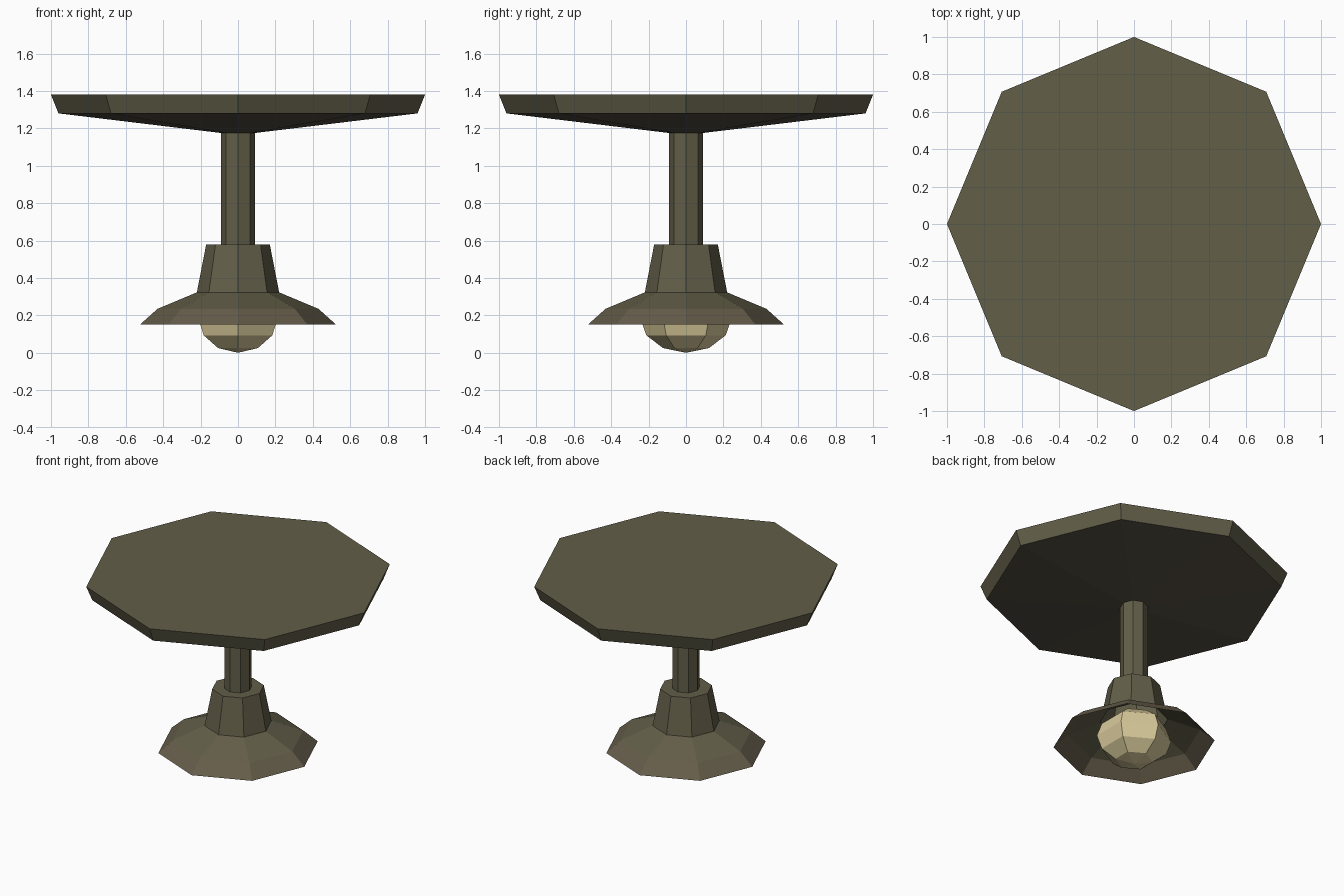
import bpy, bmesh, math

if "Cube" in bpy.data.objects:
    bpy.data.objects.remove(bpy.data.objects["Cube"])


def material(name, rgb):
    m = bpy.data.materials.new(name)
    m.diffuse_color = (*rgb, 1)
    m.use_nodes = True
    m.node_tree.nodes["Principled BSDF"].inputs["Base Color"].default_value = m.diffuse_color
    return m


metal = material("olive metal", (0.122, 0.112, 0.066))
warm = material("warm olive metal", (0.130, 0.109, 0.068))
under = material("dark olive metal", (0.095, 0.083, 0.058))
glass = material("warm bulb glass", (0.70, 0.60, 0.33))


def lathe(name, profile, sides, mats, bands=None, start=0.0):
    """Flat-sided solid of revolution; radius 0 makes a pole.
    bands gives the material index of each profile segment."""
    bm = bmesh.new()
    rings = []
    for r, z in profile:
        n = sides if r > 0 else 1
        rings.append([bm.verts.new((r * math.cos(start + math.tau * i / sides),
                                    r * math.sin(start + math.tau * i / sides), z))
                      for i in range(n)])
    for k, (a, b) in enumerate(zip(rings, rings[1:])):
        for i in range(sides):
            j = (i + 1) % sides
            loop = [a[i % len(a)], a[j % len(a)], b[j % len(b)], b[i % len(b)]]
            f = bm.faces.new(list(dict.fromkeys(loop)))
            f.material_index = bands[k] if bands else 0
    bm.normal_update()
    me = bpy.data.meshes.new(name)
    bm.to_mesh(me)
    bm.free()
    for m in mats:
        me.materials.append(m)
    ob = bpy.data.objects.new(name, me)
    bpy.context.collection.objects.link(ob)
    return ob


# Wide octagonal ceiling plate
lathe("ceiling_plate", [(0, 1.175), (0.09, 1.175), (0.96, 1.28), (1.0, 1.38), (0, 1.38)],
      8, [metal, under], [1, 1, 0, 0])

# Hanging stem
lathe("stem", [(0.09, 0.57), (0.09, 1.18)], 8, [metal])

# Lamp shade, open below, with its tapered socket housing
lathe("lamp_shade", [(0.525, 0.15), (0.43, 0.235), (0.22, 0.323), (0.17, 0.58), (0, 0.58)],
      8, [metal, warm], [1, 0, 0, 0])

# Six-sided, slightly flattened bulb
steps = 6
bulb = [(0.245 * math.sin(math.pi * k / steps) if 0 < k < steps else 0,
         0.187 - 0.187 * math.cos(math.pi * k / steps)) for k in range(steps + 1)]
lathe("bulb", bulb, 6, [glass], start=math.pi / 2)
